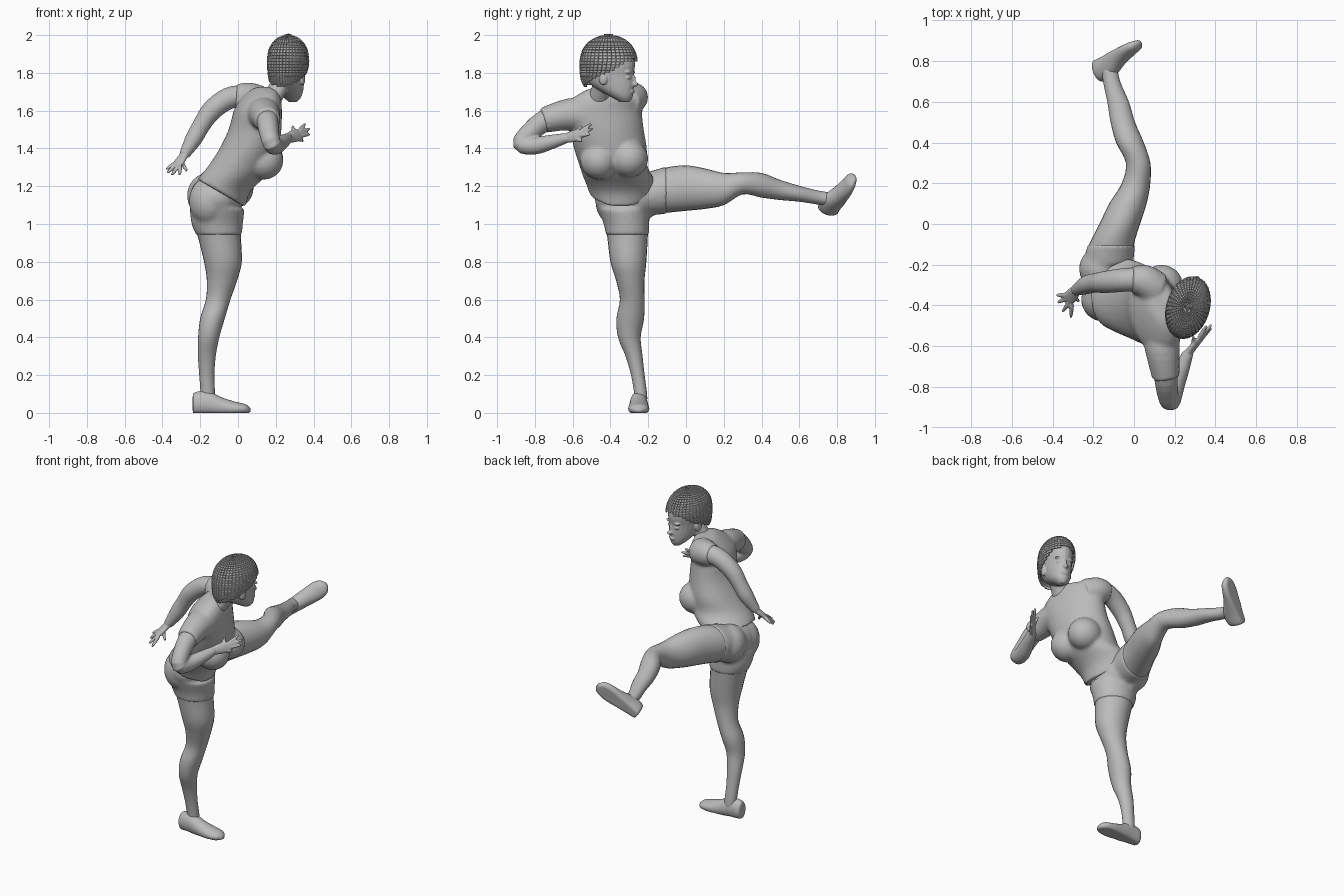
import bpy, bmesh, math
from mathutils import Vector, Matrix

cube = bpy.data.objects.get("Cube")
if cube:
    bpy.data.objects.remove(cube, do_unlink=True)

grey = bpy.data.materials.new("plain grey")
grey.use_nodes = True
grey.diffuse_color = (0.5, 0.5, 0.5, 1)
grey.node_tree.nodes["Principled BSDF"].inputs["Base Color"].default_value = (0.5, 0.5, 0.5, 1)

X, Y, Z = Vector((1, 0, 0)), Vector((0, 1, 0)), Vector((0, 0, 1))
STEPS = 4


def smooth_rows(rows):
    """Catmull-Rom interpolation of section rows (x, y, z, radius_u, radius_v)."""
    out = []
    for i in range(len(rows) - 1):
        a, b = rows[max(i - 1, 0)], rows[i]
        c, d = rows[i + 1], rows[min(i + 2, len(rows) - 1)]
        for s in range(STEPS):
            t = s / STEPS
            out.append([q + 0.5 * t * (r - p + t * (2 * p - 5 * q + 4 * r - w + t * (3 * (q - r) + w - p)))
                        for p, q, r, w in zip(a, b, c, d)])
    return out + [list(rows[-1])]


def loft(bm, rows, axis=None, ref=X, sides=24):
    """Closed tube of elliptical rings; rings follow the path unless an axis is given."""
    rows = smooth_rows([r if len(r) == 5 else (*r, r[-1]) for r in rows])
    points = [Vector(r[:3]) for r in rows]
    rings = []
    for i, row in enumerate(rows):
        t = axis or (points[min(i + 1, len(rows) - 1)] - points[max(i - 1, 0)]).normalized()
        u = (ref - t * ref.dot(t)).normalized()
        v = t.cross(u)
        ring = []
        for k in range(sides):
            angle = math.tau * k / sides
            offset = u * row[3] * math.cos(angle) + v * row[4] * math.sin(angle)
            ring.append(bm.verts.new(points[i] + offset))
        rings.append(ring)
    for low, high in zip(rings, rings[1:]):
        for k in range(sides):
            n = (k + 1) % sides
            bm.faces.new((low[k], low[n], high[n], high[k]))
    bm.faces.new(rings[0][::-1])
    bm.faces.new(rings[-1])


def ball(bm, centre, radii):
    matrix = Matrix.Translation(centre) @ Matrix.Diagonal((*radii, 1))
    bmesh.ops.create_uvsphere(bm, u_segments=24, v_segments=16, radius=1, matrix=matrix)


def finish(name, bm, voxel=None, relax=3):
    """Make the object; a voxel size melts its overlapping pieces into one skin."""
    bmesh.ops.recalc_face_normals(bm, faces=bm.faces)
    mesh = bpy.data.meshes.new(name)
    bm.to_mesh(mesh)
    bm.free()
    mesh.materials.append(grey)
    for face in mesh.polygons:
        face.use_smooth = True
    obj = bpy.data.objects.new(name, mesh)
    bpy.context.collection.objects.link(obj)
    if voxel:
        remesh = obj.modifiers.new("melt", "REMESH")
        remesh.mode = "VOXEL"
        remesh.voxel_size = voxel
        remesh.use_smooth_shade = True
        soften = obj.modifiers.new("soften", "SMOOTH")
        soften.factor = 0.5
        soften.iterations = relax
    return obj


# Legs: one straight and standing, one kicking out sideways
standing = [(-.11, -.33, 1.08, .14, .13), (-.11, -.315, 1.0, .13, .115), (-.1, -.31, .94, .115, .108),
            (-.08, -.305, .8, .1, .095), (-.085, -.295, .7, .08, .075), (-.105, -.285, .6, .065, .065),
            (-.135, -.295, .5, .065, .073), (-.155, -.3, .4, .056, .06), (-.165, -.275, .3, .047, .045),
            (-.165, -.255, .2, .04, .036), (-.16, -.24, .1, .038, .034), (-.16, -.24, .05, .036, .034)]
kicking = [(-.13, -.2, 1.16, .12, .11), (-.11, -.1, 1.18, .11, .12), (-.07, 0, 1.19, .1, .12),
           (-.03, .1, 1.187, .092, .107), (.01, .2, 1.185, .07, .085), (.02, .3, 1.215, .06, .058),
           (-.02, .4, 1.205, .068, .065), (-.055, .5, 1.18, .06, .053), (-.078, .6, 1.16, .053, .042),
           (-.11, .7, 1.14, .042, .037), (-.12, .77, 1.13, .038, .035), (-.13, .8, 1.12, .036, .034)]
for name, rows, axis in (("right_leg", standing, Z), ("left_leg", kicking, Y)):
    bm = bmesh.new()
    loft(bm, rows, axis)
    finish(name, bm)

# Shorts: hips, seat and two short legs a little wider than the thighs
bm = bmesh.new()
for rows, axis in ((standing[:3], Z), (kicking[:2], Y)):
    loft(bm, [(*r[:3], r[3] + .006, r[4] + .006) for r in rows], axis)
ball(bm, (-.115, -.31, 1.14), (.14, .175, .13))
ball(bm, (-.16, -.22, 1.15), (.11, .11, .12))
ball(bm, (-.15, -.37, 1.12), (.11, .11, .13))
finish("shorts", bm, .012)

# Shoes: shaped once with a flat sole, then placed under each ankle
shoe = [(-.08, 0, .05, .02, .03), (-.07, 0, .05, .04, .058), (0, 0, .05, .046, .065), (.08, 0, .03, .052, .05),
        (.15, 0, .022, .056, .036), (.2, 0, .02, .045, .026), (.225, 0, .015, .015, .01)]
toe = Vector((.2, .1, .165)).normalized()
up = Vector((.28, -.94, .17))
up = (up - toe * up.dot(toe)).normalized()
turn = Matrix((toe, up.cross(toe), up)).transposed().to_4x4()
placements = {"right_shoe": Matrix.Translation((-.16, -.25, 0)),
              "left_shoe": Matrix.Translation((-.14, .825, 1.11)) @ turn}
for name, matrix in placements.items():
    bm = bmesh.new()
    loft(bm, shoe, X, Y)
    for v in bm.verts:
        v.co.z = max(v.co.z, 0)
    bm.transform(matrix)
    finish(name, bm)

# Shirt: leaning torso cut off at a slanted hem, with bust and sleeves
bm = bmesh.new()
torso = [(-.1, -.35, 1.05, .13, .13), (-.1, -.34, 1.15, .155, .17), (-.075, -.345, 1.2, .165, .18),
         (-.03, -.36, 1.25, .175, .185), (.02, -.385, 1.31, .175, .18), (.06, -.4, 1.4, .155, .195),
         (.09, -.42, 1.5, .135, .2), (.105, -.44, 1.6, .12, .21), (.12, -.42, 1.66, .1, .19),
         (.135, -.41, 1.705, .07, .13), (.14, -.42, 1.725, .04, .06)]
loft(bm, torso, Z, Vector((math.cos(.25), math.sin(.25), 0)), 32)
cut = bmesh.ops.bisect_plane(bm, geom=bm.verts[:] + bm.edges[:] + bm.faces[:],
                             plane_co=(-.1, -.3, 1.17), plane_no=(.5, 0, .86), clear_inner=True)
bmesh.ops.holes_fill(bm, edges=[e for e in bm.edges if e.is_boundary])
ball(bm, (.135, -.46, 1.335), (.105, .1, .1))
ball(bm, (.135, -.3, 1.345), (.105, .1, .1))
loft(bm, [(.11, -.32, 1.65, .085), (.05, -.28, 1.67, .08), (-.01, -.275, 1.675, .066)])
loft(bm, [(.13, -.5, 1.57, .1), (.14, -.62, 1.58, .085), (.157, -.755, 1.548, .067)])
finish("shirt", bm, .011)


def arm(name, rows, tips):
    """Arm path ending at the wrist and palm, with fingers spread to the tips."""
    bm = bmesh.new()
    loft(bm, rows)
    wrist, palm = Vector(rows[-1][:3]), sum(map(Vector, tips[:4]), Vector()) / 4
    spread = Vector(tips[0]) - Vector(tips[3])
    mid = wrist.lerp(palm, .3)
    base = wrist.lerp(palm, .55)
    loft(bm, [(*wrist, .026, .02), (*mid, .034, .016), (*base, .034, .013)], ref=spread)
    for i, tip in enumerate(tips):
        root = base + spread * (.2 - .15 * i) if i < 4 else mid
        tip = Vector(tip)
        loft(bm, [(*root, .012), (*root.lerp(tip, .5), .011), (*tip, .007)], ref=spread, sides=10)
    finish(name, bm, .006, 2)


arm("left_arm",
    [(.05, -.27, 1.68, .058), (-.05, -.275, 1.665, .058), (-.14, -.285, 1.6, .054), (-.195, -.29, 1.52, .047),
     (-.235, -.3, 1.45, .045), (-.285, -.325, 1.365, .028)],
    [(-.38, -.35, 1.29), (-.375, -.385, 1.27), (-.35, -.43, 1.26), (-.31, -.46, 1.26), (-.27, -.38, 1.28)])
arm("right_arm",
    [(.14, -.6, 1.58, .062), (.155, -.74, 1.55, .058), (.165, -.83, 1.48, .052), (.18, -.87, 1.425, .048),
     (.2, -.8, 1.415, .047), (.235, -.71, 1.435, .038), (.265, -.635, 1.455, .027)],
    [(.355, -.5, 1.53), (.38, -.495, 1.505), (.38, -.51, 1.475), (.345, -.55, 1.44), (.29, -.55, 1.52)])

# Head: skull rings with nose, lips, eyes and ears, plus the neck
place = Matrix.Translation((.265, -.41, 0)) @ Matrix.Rotation(-.3, 4, "Z")
bm = bmesh.new()
skull = [(0, .09, 1.645, .02, .025), (0, .075, 1.67, .045, .055), (0, .05, 1.7, .062, .085),
         (0, .02, 1.74, .073, .12), (0, 0, 1.79, .082, .138), (0, 0, 1.85, .09, .144),
         (0, 0, 1.91, .085, .125), (0, 0, 1.96, .05, .07), (0, 0, 1.975, .01, .015)]
loft(bm, skull, Z)
ball(bm, (0, .14, 1.74), (.016, .024, .014))
ball(bm, (0, .133, 1.762), (.01, .018, .032))
ball(bm, (0, .13, 1.7), (.025, .014, .01))
for side in (-1, 1):
    ball(bm, (side * .033, .118, 1.775), (.017, .014, .009))
    ball(bm, (side * .035, .121, 1.803), (.026, .014, .008))
    ball(bm, (side * .083, -.005, 1.77), (.012, .024, .035))
bm.transform(place)
loft(bm, [(.15, -.47, 1.62, .062), (.19, -.455, 1.68, .058), (.235, -.43, 1.76, .058)], Z)
finish("head", bm, .005, 2)

# Hair: cap trimmed along the hairline, every cell raised as a small curl
bm = bmesh.new()
cap = [(0, -.045, 1.72, .066, .08), (0, -.03, 1.76, .086, .115), (0, -.012, 1.8, .096, .14),
       (0, 0, 1.86, .102, .153), (0, 0, 1.92, .095, .138), (0, 0, 1.965, .07, .1),
       (0, 0, 1.99, .035, .05), (0, 0, 1.995, .006, .008)]
loft(bm, cap, Z, sides=40)
bmesh.ops.recalc_face_normals(bm, faces=bm.faces)
bare = [f for f in bm.faces
        if f.calc_center_median().z < 1.795 + .5 * f.calc_center_median().y or len(f.verts) > 4 and f.normal.z < 0]
bmesh.ops.delete(bm, geom=bare, context="FACES")
bmesh.ops.inset_individual(bm, faces=bm.faces[:], thickness=.002, depth=.005)
bm.transform(place)
hair = finish("hair", bm)
thick = hair.modifiers.new("thickness", "SOLIDIFY")
thick.thickness = .01
for face in hair.data.polygons:
    face.use_smooth = False
